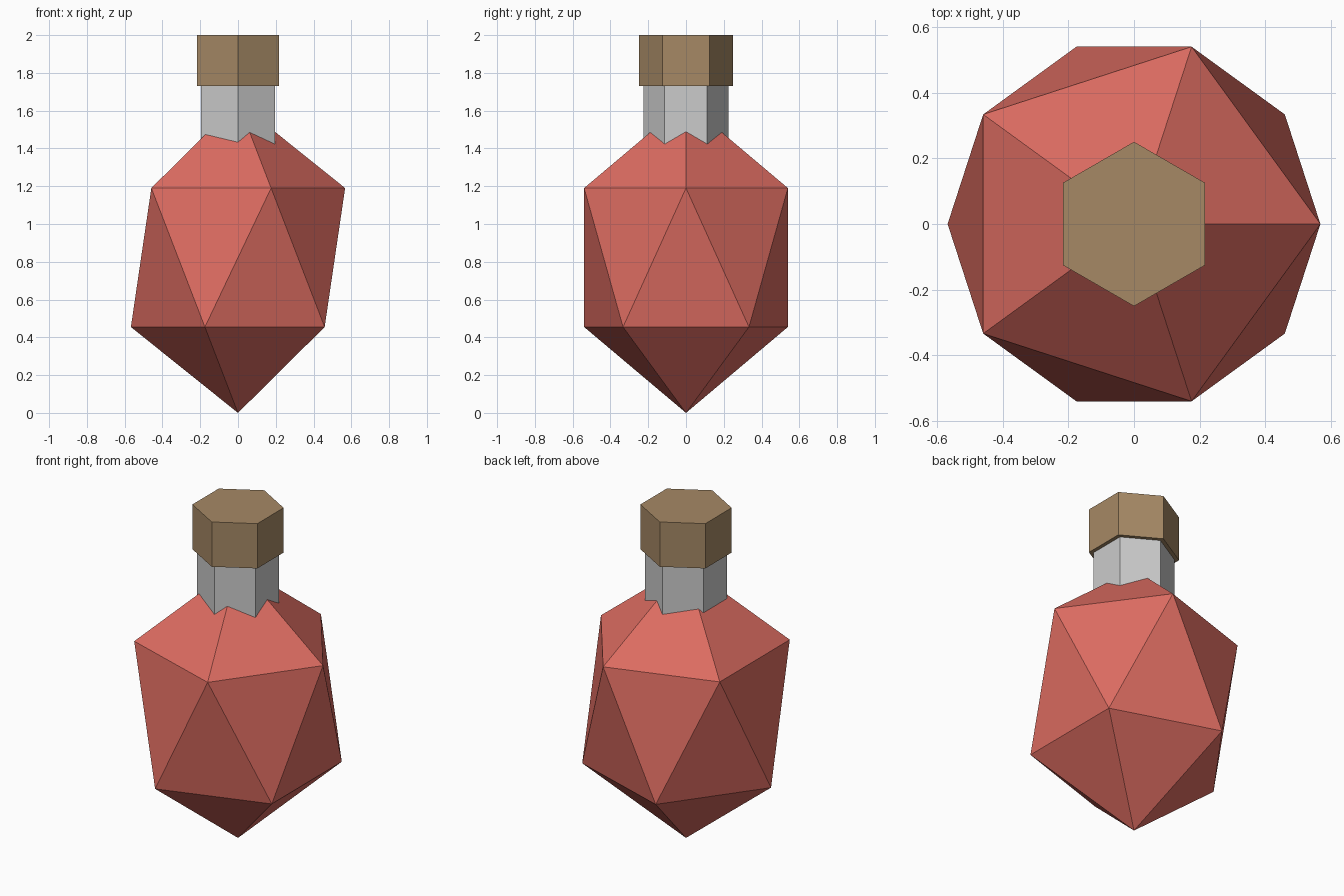
import bpy

if "Cube" in bpy.data.objects:
    bpy.data.objects.remove(bpy.data.objects["Cube"])


def paint(obj, name, color):
    mat = bpy.data.materials.new(name)
    mat.diffuse_color = color
    mat.use_nodes = True
    mat.node_tree.nodes["Principled BSDF"].inputs["Base Color"].default_value = mat.diffuse_color
    obj.data.materials.append(mat)


def hex_prism(name, radius, bottom, top):
    # Six-sided cylinder with corners on the y axis
    bpy.ops.mesh.primitive_cylinder_add(
        vertices=6, radius=radius, depth=top - bottom,
        location=(0, 0, (bottom + top) / 2))
    obj = bpy.context.object
    obj.name = name
    return obj


# Faceted flask body: icosahedron stretched upwards, standing on its tip
bpy.ops.mesh.primitive_ico_sphere_add(subdivisions=1, radius=1, location=(0, 0, 0.8225))
body = bpy.context.object
body.name = "flask_body"
body.scale = (0.634, 0.634, 0.8225)
bpy.ops.object.transform_apply(location=False, rotation=False, scale=True)
paint(body, "red_liquid", (0.72, 0.15, 0.12, 1))

# Grey neck, sunk into the body
hex_prism("neck", 0.225, 1.36, 1.76)

# Cork stopper
stopper = hex_prism("stopper", 0.25, 1.73, 2.0)
paint(stopper, "cork", (0.38, 0.25, 0.13, 1))
